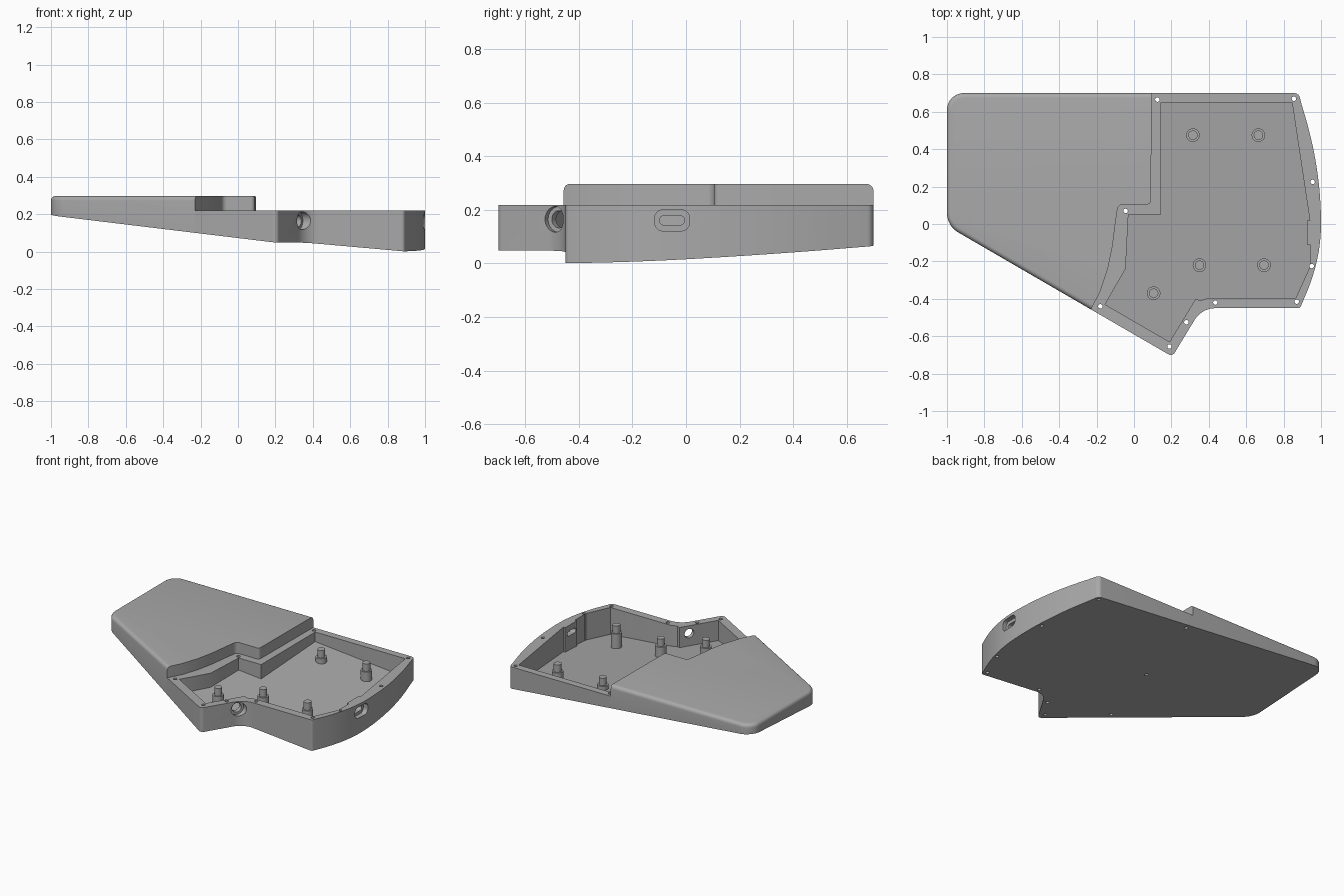
import bpy, bmesh, math
from mathutils import Matrix, Vector

if "Cube" in bpy.data.objects:
    bpy.data.objects.remove(bpy.data.objects["Cube"])

grey = bpy.data.materials.new("plain grey")
grey.use_nodes = True
grey.diffuse_color = (0.4, 0.4, 0.4, 1)
grey.node_tree.nodes["Principled BSDF"].inputs["Base Color"].default_value = (0.4, 0.4, 0.4, 1)

RIM, LID_TOP, FLOOR = 0.219, 0.297, 0.024


def underside(x, y):
    """Height of the tilted base plane."""
    return 0.089 * (0.9 - x) + 0.055 * (y + 0.45)


def rounded(points, steps=8):
    """Outline from (x, y) or (x, y, radius) corners."""
    out = []
    for i, corner in enumerate(points):
        p = Vector(corner[:2])
        r = corner[2] if len(corner) > 2 else 0
        if not r:
            out.append(p)
            continue
        a = (Vector(points[i - 1][:2]) - p).normalized()
        b = (Vector(points[(i + 1) % len(points)][:2]) - p).normalized()
        half = a.angle(b) / 2
        centre = p + (a + b).normalized() * r / math.sin(half)
        v1 = p + a * r / math.tan(half) - centre
        v2 = p + b * r / math.tan(half) - centre
        out += [centre + v1.lerp(v2, k / steps).normalized() * r for k in range(steps + 1)]
    return out


def circle(x, y, r, n=32):
    return [Vector((x + r * math.cos(math.tau * k / n), y + r * math.sin(math.tau * k / n)))
            for k in range(n)]


def prism(name, loop, low, high, matrix=None, bevel=None):
    """Extrude a loop from low (number or plane function) up to high."""
    bm = bmesh.new()
    base = [bm.verts.new((p.x, p.y, low(p.x, p.y) if callable(low) else low)) for p in loop]
    top = [bm.verts.new((p.x, p.y, high)) for p in loop]
    bm.faces.new(base)
    lid = bm.faces.new(top)
    for i in range(len(loop)):
        bm.faces.new((base[i - 1], base[i], top[i], top[i - 1]))
    bmesh.ops.recalc_face_normals(bm, faces=bm.faces)
    if bevel:
        edges = [e for e in lid.edges if bevel((e.verts[0].co + e.verts[1].co) / 2)]
        bmesh.ops.bevel(bm, geom=edges, offset=0.025, segments=5, profile=0.5, affect='EDGES')
    if matrix:
        bm.transform(matrix)
    mesh = bpy.data.meshes.new(name)
    bm.to_mesh(mesh)
    bm.free()
    mesh.materials.append(grey)
    ob = bpy.data.objects.new(name, mesh)
    bpy.context.collection.objects.link(ob)
    return ob


def activate(ob):
    bpy.ops.object.select_all(action='DESELECT')
    ob.select_set(True)
    bpy.context.view_layer.objects.active = ob


def cut(target, cutter):
    activate(target)
    mod = target.modifiers.new("cut", 'BOOLEAN')
    mod.operation, mod.solver, mod.object = 'DIFFERENCE', 'EXACT', cutter
    bpy.ops.object.modifier_apply(modifier=mod.name)
    bpy.data.objects.remove(cutter)


# Stepped seam between the raised cover and the open tray, back to front
seam = [(0.095, 0.70), (0.09, 0.105, 0.02), (-0.085, 0.105, 0.03), (-0.1, 0),
        (-0.115, -0.12), (-0.14, -0.24), (-0.18, -0.36), (-0.23, -0.457)]

# Raised cover with softened outer top edges
cover = prism("raised_cover", rounded(seam + [(-1, -0.01, 0.12), (-1, 0.70, 0.09)]),
              underside, LID_TOP, bevel=lambda m: m.x < -0.24 or m.y > 0.69)

# Tray body with a bowed right side and a scooped front corner
bow = []
for k in range(21):
    y = 0.62 - k * 0.051
    bow.append((1 - (0.256 if y > 0 else 0.57) * y * y, y))
tray = prism("tray", rounded(seam[::-1] + [(0.88, 0.70, 0.03)] + bow
                             + [(0.888, -0.45, 0.02), (0.362, -0.45, 0.13), (0.205, -0.709, 0.025)]),
             underside, RIM)

# Open compartment, with a thicker wall behind the side port
compartment = [(0.145, 0.65), (0.845, 0.65), (0.94, 0.02), (0.925, 0.02), (0.925, -0.11),
               (0.94, -0.11), (0.94, -0.23), (0.865, -0.395), (0.40, -0.395), (0.355, -0.41),
               (0.33, -0.40), (0.19, -0.63), (-0.155, -0.43), (-0.045, -0.24),
               (-0.03, 0.05), (0.145, 0.05)]
cut(tray, prism("compartment_cutter", rounded(compartment),
                lambda x, y: underside(x, y) + FLOOR, 0.4))

# Screw holes through the rim
for x, y in [(0.125, 0.665), (0.855, 0.67), (0.955, 0.225), (0.95, -0.225), (0.87, -0.415),
             (0.435, -0.42), (0.19, -0.655), (-0.18, -0.44), (-0.045, 0.07), (0.28, -0.525)]:
    cut(tray, prism("screw_cutter", circle(x, y, 0.012, 16), -0.2, 0.4))

# Side port: shallow rounded recess and a slot through the wall
to_side = Matrix(((0, 0, 1, 0), (1, 0, 0, 0), (0, 1, 0, 0), (0, 0, 0, 1)))
for w, h, r, start in [(0.065, 0.039, 0.03, 0.965), (0.047, 0.017, 0.0165, 0.88)]:
    y, z = -0.052, 0.161
    loop = rounded([(y - w, z - h, r), (y + w, z - h, r), (y + w, z + h, r), (y - w, z + h, r)])
    cut(tray, prism("port_cutter", loop, start, 1.1, to_side))

# Round socket in the scooped corner
aim = Vector((0.85, -0.52, 0)).to_track_quat('Z', 'Y').to_matrix().to_4x4()
to_socket = Matrix.Translation((0.343, -0.487, 0.165)) @ aim
for r, start in [(0.048, -0.025), (0.032, -0.11)]:
    cut(tray, prism("socket_cutter", circle(0, 0, r), start, 0.12, to_socket))

# Stepped board posts
posts = []
for x, y in [(0.315, 0.475), (0.665, 0.475), (0.35, -0.22), (0.695, -0.22), (0.105, -0.37)]:
    foot = underside(x, y) + FLOOR - 0.01
    posts.append(prism("post", circle(x, y, 0.036), foot, 0.16))
    posts.append(prism("post_pin", circle(x, y, 0.025), 0.16, 0.212))

for ob in [cover, tray] + posts:
    activate(ob)
    bpy.ops.object.shade_smooth_by_angle(angle=math.radians(30))
